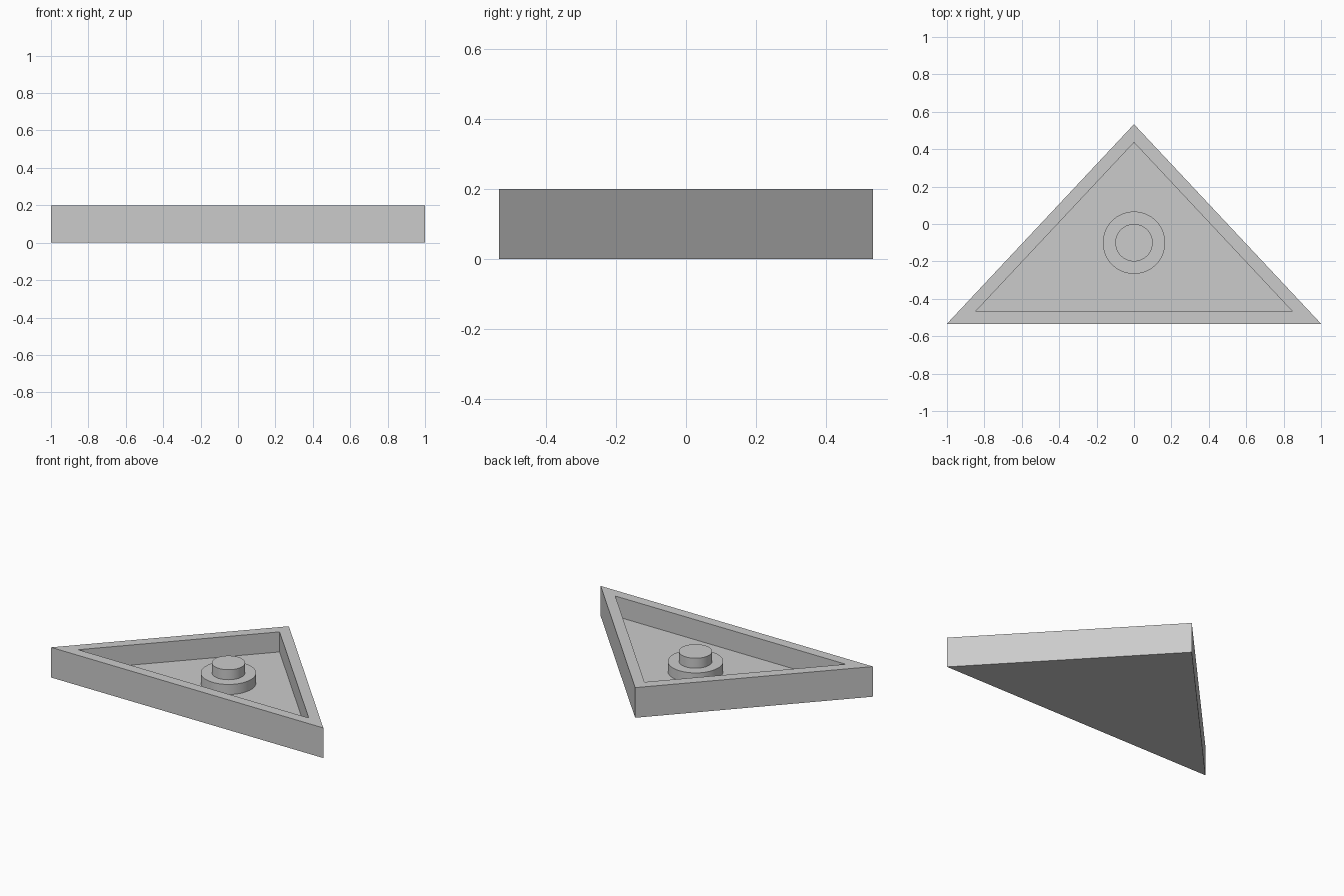
import bpy
import bmesh
from mathutils import Vector

if "Cube" in bpy.data.objects:
    bpy.data.objects.remove(bpy.data.objects["Cube"])

UNIT = 1 / 15            # wall, floor and step thickness
HEIGHT = 3 * UNIT
HALF_DEPTH = 8 * UNIT
PEG_Y = -0.1

grey = bpy.data.materials.new("light grey")
grey.use_nodes = True
colour = (0.6, 0.6, 0.6, 1)
grey.diffuse_color = colour
grey.node_tree.nodes["Principled BSDF"].inputs["Base Color"].default_value = colour


def add_tray():
    """Triangular tray: extruded outline with a sunken inset floor."""
    bm = bmesh.new()
    corners = [(-1, -HALF_DEPTH), (1, -HALF_DEPTH), (0, HALF_DEPTH)]
    base = bm.faces.new([bm.verts.new((x, y, 0)) for x, y in corners])
    grown = bmesh.ops.extrude_face_region(bm, geom=[base], use_keep_orig=True)["geom"]
    bmesh.ops.translate(bm, vec=Vector((0, 0, HEIGHT)),
                        verts=[g for g in grown if isinstance(g, bmesh.types.BMVert)])
    bmesh.ops.recalc_face_normals(bm, faces=bm.faces[:])
    top = max(bm.faces, key=lambda f: f.calc_center_median().z)

    # Rim, then straight inner walls down to the floor
    bmesh.ops.inset_region(bm, faces=[top], thickness=UNIT, use_even_offset=True)
    floor = bmesh.ops.extrude_discrete_faces(bm, faces=[top])["faces"][0]
    bmesh.ops.translate(bm, vec=Vector((0, 0, -2 * UNIT)), verts=floor.verts[:])
    bmesh.ops.recalc_face_normals(bm, faces=bm.faces[:])

    mesh = bpy.data.meshes.new("triangular_tray")
    bm.to_mesh(mesh)
    bm.free()
    mesh.materials.append(grey)
    tray = bpy.data.objects.new("triangular_tray", mesh)
    bpy.context.collection.objects.link(tray)


def add_disc(name, radius, bottom, top):
    """Upright cylinder with smooth sides and crisp rims."""
    bpy.ops.mesh.primitive_cylinder_add(
        vertices=64, radius=radius, depth=top - bottom,
        location=(0, PEG_Y, (top + bottom) / 2))
    disc = bpy.context.object
    disc.name = name
    disc.data.materials.append(grey)
    bpy.ops.object.shade_smooth_by_angle()


add_tray()

# Stepped peg rising from the floor to rim height
add_disc("peg_base", 2.5 * UNIT, UNIT, 2 * UNIT)
add_disc("peg_stud", 1.5 * UNIT, 2 * UNIT, HEIGHT)
